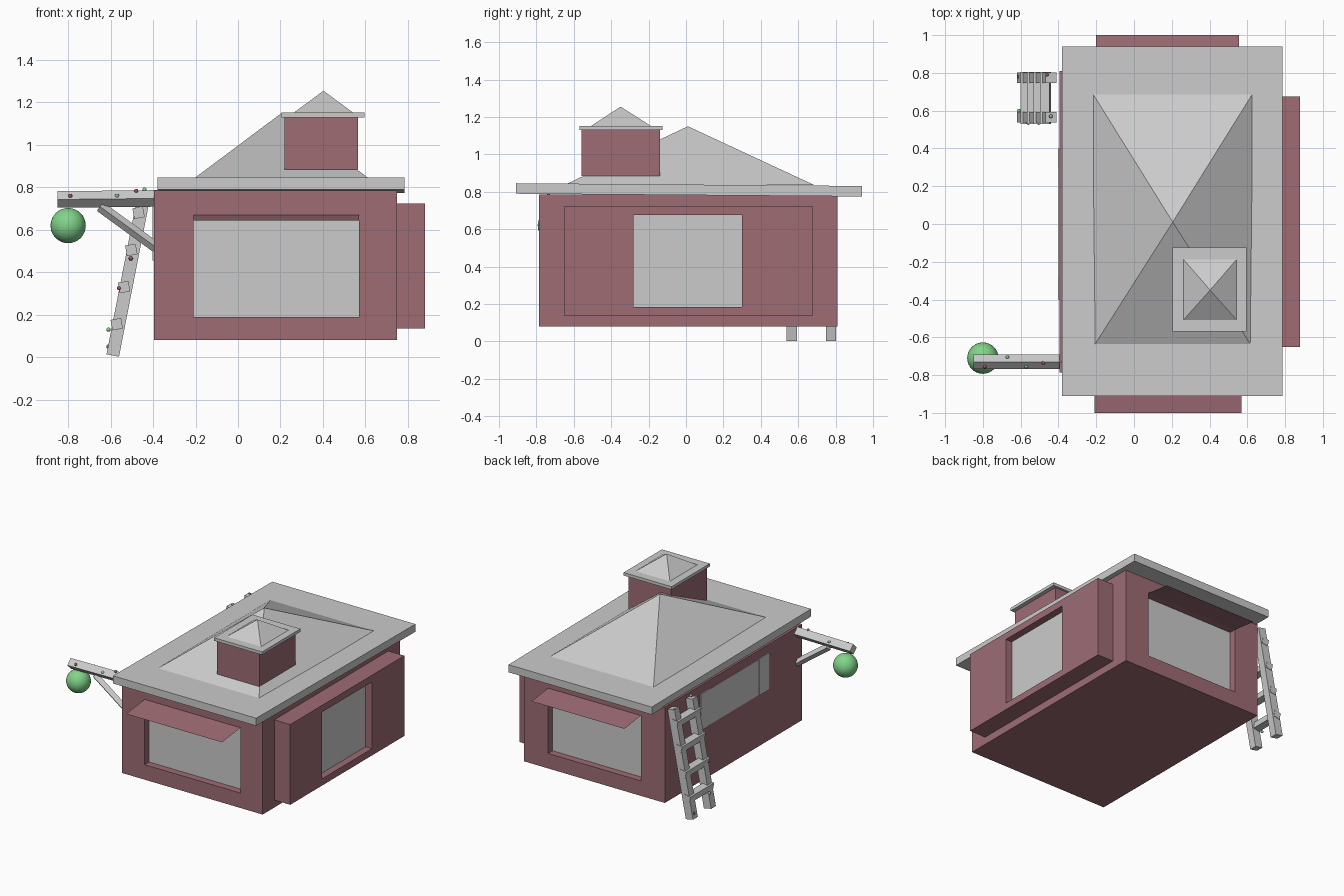
import bpy, bmesh, math
from mathutils import Vector, Matrix

if "Cube" in bpy.data.objects:
    bpy.data.objects.remove(bpy.data.objects["Cube"])


def mat(name, rgb):
    m = bpy.data.materials.new(name)
    m.diffuse_color = (*rgb, 1)
    m.use_nodes = True
    m.node_tree.nodes["Principled BSDF"].inputs["Base Color"].default_value = m.diffuse_color
    return m


RED = mat("dusty red", (0.34, 0.15, 0.175))
GREY = mat("light grey", (0.6, 0.6, 0.6))
GREEN = mat("green", (0.22, 0.66, 0.25))
NAIL = mat("nail red", (0.42, 0.09, 0.13))


def finish(name, bm, m):
    me = bpy.data.meshes.new(name)
    bmesh.ops.recalc_face_normals(bm, faces=bm.faces)
    bm.to_mesh(me)
    bm.free()
    me.materials.append(m)
    ob = bpy.data.objects.new(name, me)
    bpy.context.collection.objects.link(ob)
    return ob


def box(name, m, x, y, z, tilt=0):
    """Box from (min, max) ranges, optionally tilted about x."""
    bm = bmesh.new()
    bmesh.ops.create_cube(bm, size=1)
    size = Matrix.Diagonal((x[1] - x[0], y[1] - y[0], z[1] - z[0], 1))
    mid = Vector((sum(x) / 2, sum(y) / 2, sum(z) / 2))
    bm.transform(Matrix.Translation(mid) @ Matrix.Rotation(tilt, 4, 'X') @ size)
    return finish(name, bm, m)


def pyramid(name, m, x, y, z, apex):
    bm = bmesh.new()
    base = [bm.verts.new(p) for p in ((x[0], y[0], z), (x[1], y[0], z),
                                      (x[1], y[1], z), (x[0], y[1], z))]
    top = bm.verts.new(apex)
    bm.faces.new(base[::-1])
    for i in range(4):
        bm.faces.new((base[i], base[(i + 1) % 4], top))
    return finish(name, bm, m)


def timber(name, m, a, b, w, d, roll=0):
    """Rectangular beam from a to b, rolled about its own axis."""
    a, b = Vector(a), Vector(b)
    bm = bmesh.new()
    bmesh.ops.create_cube(bm, size=1)
    rot = (b - a).to_track_quat('Z', 'Y').to_matrix().to_4x4()
    bm.transform(Matrix.Translation((a + b) / 2) @ rot @ Matrix.Rotation(roll, 4, 'Z')
                 @ Matrix.Diagonal((w, d, (b - a).length, 1)))
    return finish(name, bm, m)


def ball(name, m, p, r, seg, rings):
    bm = bmesh.new()
    bmesh.ops.create_uvsphere(bm, u_segments=seg, v_segments=rings, radius=r)
    bm.transform(Matrix.Translation(p))
    for f in bm.faces:
        f.smooth = True
    return finish(name, bm, m)


def cut(ob, x, y, z):
    c = box("window_cutter", RED, x, y, z)
    c.hide_render = True
    c.hide_viewport = True
    mod = ob.modifiers.new("window", 'BOOLEAN')
    mod.object = c
    mod.solver = 'EXACT'


# walls with recessed front and back windows
walls = box("walls", RED, (-0.395, 0.75), (-0.785, 0.81), (0.08, 0.785))
WZ = (0.19, 0.67)
for name, x, wall, s in (("front", (-0.21, 0.57), -0.785, -1), ("back", (-0.2, 0.555), 0.81, 1)):
    cut(walls, x, sorted((wall - s * 0.06, wall + s * 0.1)), WZ)
    box(name + "_window", GREY, x, sorted((wall - s * 0.06, wall - s * 0.052)), WZ)
    # thin lifted flap over the window
    bm = bmesh.new()
    bm.faces.new([bm.verts.new(p) for p in ((x[0], wall, 0.67), (x[1], wall, 0.67),
                                            (x[1], s, 0.645), (x[0], s, 0.645))])
    finish(name + "_flap", bm, RED)

# bay on the right side
bay = box("bay", RED, (0.74, 0.88), (-0.65, 0.675), (0.135, 0.725))
cut(bay, (0.82, 0.95), (-0.28, 0.3), (0.185, 0.675))
box("bay_window", GREY, (0.82, 0.828), (-0.28, 0.3), (0.185, 0.675))

# strip window with two shutters on the left side
box("left_window", GREY, (-0.399, -0.392), (-0.29, 0.31), (0.46, 0.72))
for name, y in (("front_shutter", (-0.4, -0.28)), ("back_shutter", (0.3, 0.4))):
    box(name, GREY, (-0.402, -0.393), y, (0.455, 0.725))

# roof
box("roof_slab", GREY, (-0.38, 0.785), (-0.91, 0.94), (0.782, 0.838), -0.008)
pyramid("roof_peak", GREY, (-0.215, 0.625), (-0.65, 0.685), 0.836, (0.205, 0.01, 1.15))

# rooftop turret
box("turret", RED, (0.22, 0.565), (-0.56, -0.14), (0.885, 1.135))
box("turret_cap", GREY, (0.205, 0.595), (-0.57, -0.125), (1.13, 1.152))
pyramid("turret_peak", GREY, (0.26, 0.545), (-0.51, -0.185), 1.15, (0.403, -0.35, 1.255))

# hanging sign beam, brace and ball
timber("beam", GREY, (-0.85, -0.73, 0.743), (-0.38, -0.73, 0.748), 0.055, 0.055, math.radians(45))
timber("brace", GREY, (-0.65, -0.73, 0.71), (-0.385, -0.73, 0.517), 0.036, 0.036, math.radians(45))
ball("lantern_ball", GREEN, (-0.8, -0.71, 0.62), 0.083, 32, 16)

# ladder
foot, head = Vector((-0.59, 0, 0.008)), Vector((-0.44, 0, 0.775))
for i, y in enumerate((0.565, 0.775)):
    timber(f"ladder_rail_{i}", GREY, foot + Vector((0, y, 0)), head + Vector((0, y, 0)), 0.055, 0.06)
for i in range(4):
    p = foot.lerp(head, (0.15 + 0.178 * i) / 0.78) + Vector((-0.01, 0, 0))
    timber(f"ladder_rung_{i}", GREY, p + Vector((0, 0.53, 0)), p + Vector((0, 0.805, 0)),
           0.05, 0.05, math.radians(-10))

# nail heads
greens = ((-0.57, -0.755, 0.76), (-0.67, -0.705, 0.76), (-0.61, 0.6, 0.13), (-0.44, 0.57, 0.79))
reds = ((-0.79, -0.755, 0.76), (-0.48, -0.735, 0.783), (-0.61, 0.78, 0.05),
        (-0.505, 0.535, 0.465), (-0.56, 0.535, 0.325), (-0.46, 0.79, 0.775))
for m, pts in ((GREEN, greens), (NAIL, reds)):
    for p in pts:
        ball("nail", m, p, 0.01, 8, 6)
